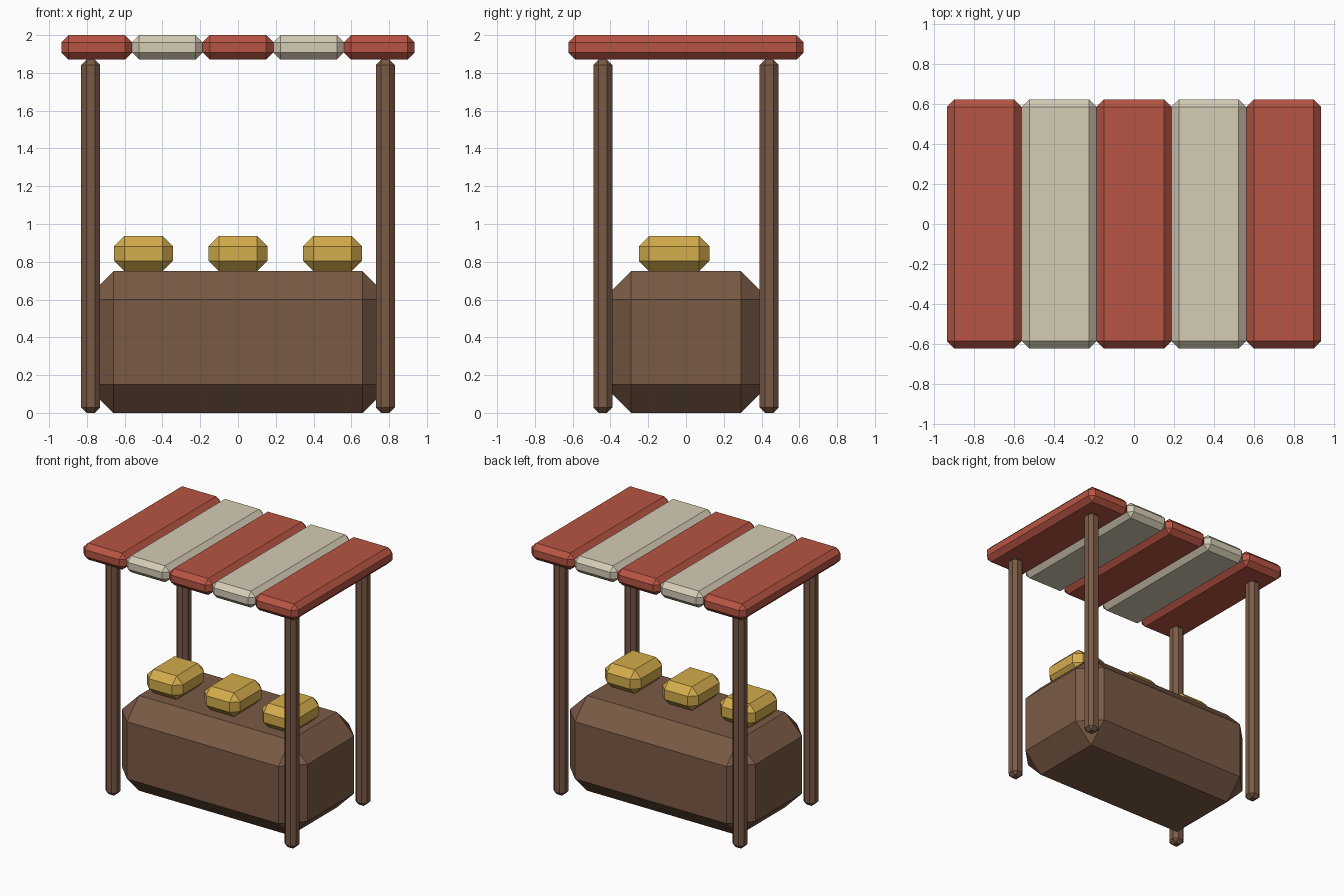
import bpy
import bmesh
from mathutils import Vector

cube = bpy.data.objects.get("Cube")
if cube:
    bpy.data.objects.remove(cube, do_unlink=True)


def material(name, rgb):
    mat = bpy.data.materials.new(name)
    mat.use_nodes = True
    color = (*rgb, 1.0)
    mat.diffuse_color = color
    node = next(n for n in mat.node_tree.nodes if n.type == "BSDF_PRINCIPLED")
    node.inputs["Base Color"].default_value = color
    return mat


def chamfered_box(name, low, high, chamfer, mat):
    """Flat-shaded box between two corners with every edge cut at 45 degrees."""
    low, high = Vector(low), Vector(high)
    size = high - low
    bm = bmesh.new()
    bmesh.ops.create_cube(bm, size=1)
    bmesh.ops.scale(bm, vec=size, verts=bm.verts)
    bmesh.ops.bevel(bm, geom=bm.edges[:], offset=chamfer, offset_type="OFFSET",
                    segments=1, profile=0.5, affect="EDGES")
    mesh = bpy.data.meshes.new(name)
    bm.to_mesh(mesh)
    bm.free()
    mesh.materials.append(mat)
    obj = bpy.data.objects.new(name, mesh)
    obj.location = (low + high) / 2
    bpy.context.collection.objects.link(obj)
    return obj


wood = material("brown wood", (0.195, 0.102, 0.060))
red = material("red cloth", (0.475, 0.089, 0.056))
cream = material("cream cloth", (0.665, 0.604, 0.462))
gold = material("golden goods", (0.658, 0.413, 0.071))

# Counter
chamfered_box("counter", (-0.81, -0.44, 0), (0.81, 0.44, 0.75), 0.15, wood)

# Corner posts
for side, x in (("right", -0.78), ("left", 0.78)):
    for end, y in (("front", -0.44), ("back", 0.44)):
        chamfered_box(f"{end}_{side}_post", (x - 0.05, y - 0.05, 0),
                      (x + 0.05, y + 0.05, 1.87), 0.028, wood)

# Striped awning
width = 0.374
for i in range(5):
    x = (i - 2) * width
    chamfered_box(f"awning_slat_{i + 1}", (x - width / 2, -0.623, 1.87),
                  (x + width / 2, 0.623, 2), 0.038, cream if i % 2 else red)

# Goods on the counter
for i, x in enumerate((-0.5, 0, 0.5)):
    chamfered_box(f"goods_{i + 1}", (x - 0.156, -0.25, 0.75),
                  (x + 0.156, 0.125, 0.937), 0.055, gold)
